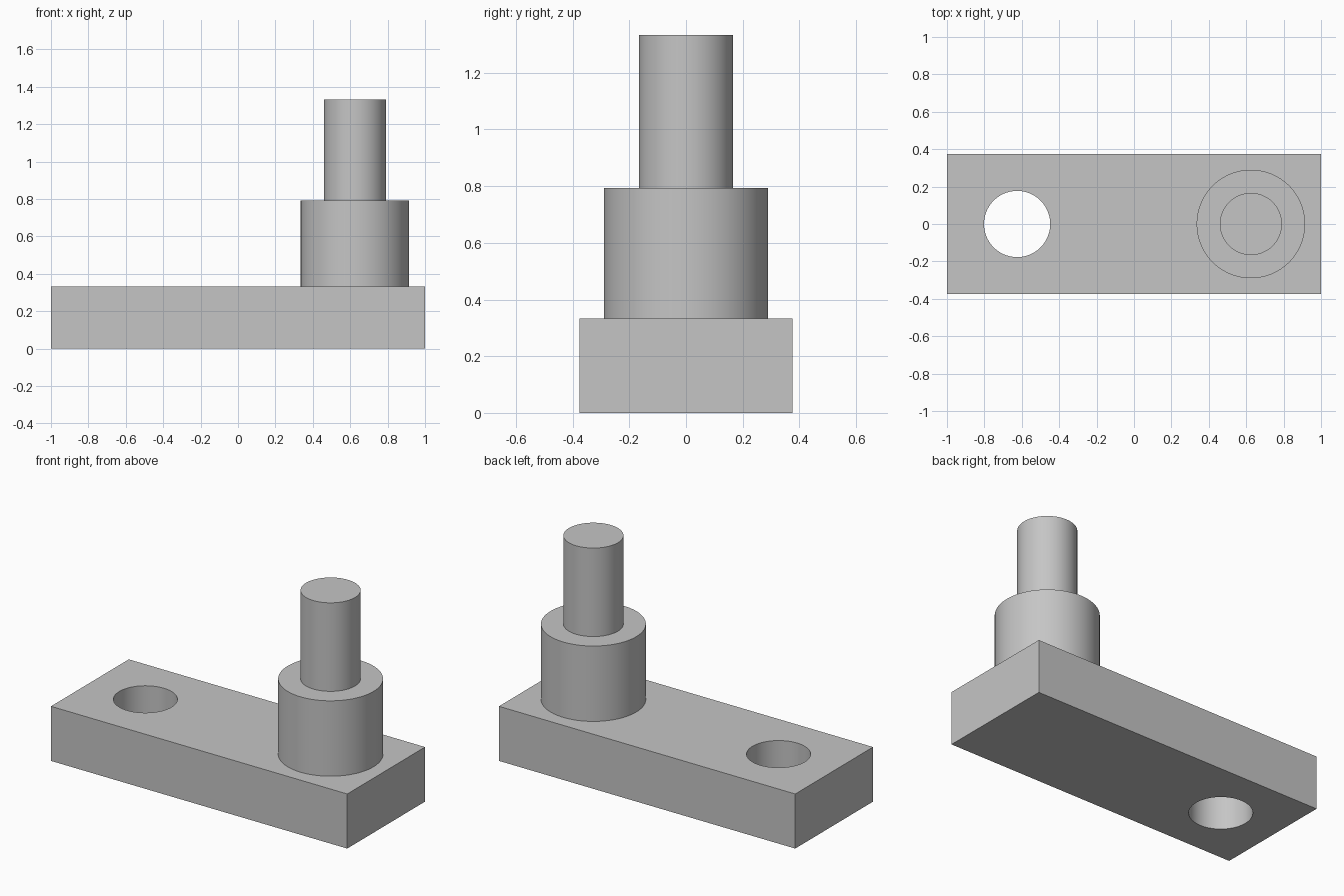
import bpy
import math

cube = bpy.data.objects.get("Cube")
if cube:
    bpy.data.objects.remove(cube, do_unlink=True)

GREY = (0.56, 0.56, 0.56, 1)
metal = bpy.data.materials.new("plain grey")
metal.use_nodes = True
metal.diffuse_color = GREY
metal.node_tree.nodes["Principled BSDF"].inputs["Base Color"].default_value = GREY

PLATE_TOP, BOSS_TOP, PIN_TOP = 0.333, 0.793, 1.333
AXIS_X = 0.625


def finish(obj, name):
    obj.name = obj.data.name = name
    obj.data.materials.clear()
    obj.data.materials.append(metal)
    return obj


def cylinder(name, x, radius, bottom, top):
    bpy.ops.mesh.primitive_cylinder_add(
        vertices=96, radius=radius, depth=top - bottom,
        location=(x, 0, (bottom + top) / 2))
    obj = finish(bpy.context.object, name)
    bpy.ops.object.shade_smooth_by_angle(angle=math.radians(30))
    return obj


# Base plate
bpy.ops.mesh.primitive_cube_add(size=1, location=(0, 0, PLATE_TOP / 2))
plate = finish(bpy.context.object, "base_plate")
plate.scale = (2, 0.75, PLATE_TOP)
bpy.ops.object.transform_apply(location=False, rotation=False, scale=True)

# Through hole in the plate
cutter = cylinder("hole_cutter", -AXIS_X, 0.177, -0.1, PLATE_TOP + 0.1)
cutter.hide_render = True
hole = plate.modifiers.new("through_hole", 'BOOLEAN')
hole.operation = 'DIFFERENCE'
hole.solver = 'EXACT'
hole.object = cutter
bpy.ops.object.select_all(action='DESELECT')
plate.select_set(True)
bpy.context.view_layer.objects.active = plate
bpy.ops.object.modifier_apply(modifier=hole.name)
bpy.data.objects.remove(cutter, do_unlink=True)
bpy.ops.object.shade_smooth_by_angle(angle=math.radians(30))

# Stepped post: wide boss carrying a narrow pin
cylinder("boss", AXIS_X, 0.29, PLATE_TOP, BOSS_TOP)
cylinder("pin", AXIS_X, 0.166, BOSS_TOP, PIN_TOP)
